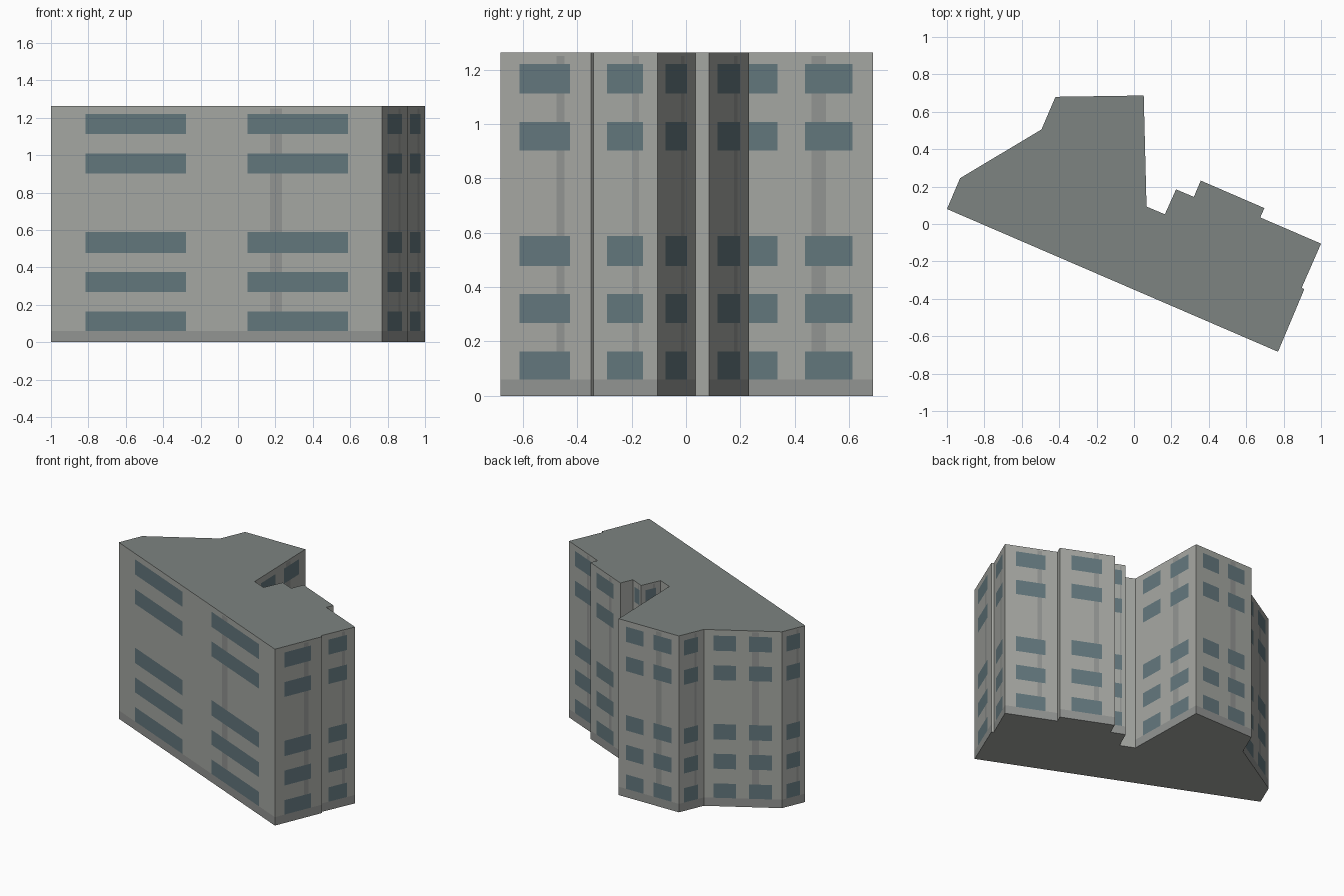
import bpy, bmesh

if "Cube" in bpy.data.objects:
    bpy.data.objects.remove(bpy.data.objects["Cube"])

# Footprint corners, counter-clockwise, each with the window layout of the wall that starts there
# layouts: F = long front, W = two windows, S = single window, P = plain
FOOTPRINT = [
    (-1.0, 0.08, "F"), (0.77, -0.683, "S"), (0.91, -0.35, "P"), (0.897, -0.34, "S"),
    (1.0, -0.105, "S"), (0.675, 0.035, "P"), (0.697, 0.085, "S"), (0.357, 0.232, "P"),
    (0.32, 0.145, "S"), (0.225, 0.185, "S"), (0.165, 0.052, "P"), (0.067, 0.093, "W"),
    (0.052, 0.687, "W"), (-0.42, 0.68, "S"), (-0.495, 0.505, "W"), (-0.93, 0.245, "S"),
]
HEIGHT, PLINTH, PIPE_TOP = 1.262, 0.06, 1.25
ROWS = [(0.06, 0.163), (0.268, 0.375), (0.478, 0.588), (0.902, 1.008), (1.112, 1.22)]
# window spans and downpipe shadow span, as fractions of the wall length
LAYOUT = {
    "F": ([(0.105, 0.408), (0.593, 0.897)], (0.661, 0.698)),
    "W": ([(0.125, 0.41), (0.58, 0.873)], (0.62, 0.71)),
    "S": ([(0.21, 0.77)], (0.62, 0.71)),
    "P": ([], None),
}
WALL, WINDOW, TRIM, ROOF = range(4)
COLOURS = [("wall", (0.38, 0.39, 0.365)), ("window", (0.125, 0.185, 0.205)),
           ("trim", (0.29, 0.30, 0.29)), ("roof", (0.205, 0.23, 0.22))]


def inside(v, span):
    return span is not None and span[0] < v < span[1]


def cell_material(kind, u, z):
    windows, pipe = LAYOUT[kind]
    if not windows:
        return WALL
    if z < PLINTH:
        return TRIM
    if any(inside(z, r) for r in ROWS) and any(inside(u, w) for w in windows):
        return WINDOW
    if inside(u, pipe) and inside(z, (ROWS[0][1], PIPE_TOP)):
        return TRIM
    return WALL


bm = bmesh.new()
levels = sorted({0.0, PLINTH, PIPE_TOP, HEIGHT} | {z for r in ROWS for z in r})

# Vertical vertex columns around the whole outline
columns = []
for i, (x0, y0, kind) in enumerate(FOOTPRINT):
    x1, y1, _ = FOOTPRINT[(i + 1) % len(FOOTPRINT)]
    windows, pipe = LAYOUT[kind]
    breaks = sorted({0.0} | {u for w in windows for u in w} | set(pipe or ()))
    for u, nxt in zip(breaks, breaks[1:] + [1.0]):
        x, y = x0 + (x1 - x0) * u, y0 + (y1 - y0) * u
        verts = [bm.verts.new((x, y, z)) for z in levels]
        columns.append((verts, kind, (u + nxt) / 2))

# Wall panels, windows, plinth and downpipe bands
for i, (a, kind, u) in enumerate(columns):
    b = columns[(i + 1) % len(columns)][0]
    for k in range(len(levels) - 1):
        face = bm.faces.new((a[k], b[k], b[k + 1], a[k + 1]))
        face.material_index = cell_material(kind, u, (levels[k] + levels[k + 1]) / 2)

# Flat roof and underside
bm.faces.new([c[0][-1] for c in columns]).material_index = ROOF
bm.faces.new([c[0][0] for c in reversed(columns)]).material_index = WALL

mesh = bpy.data.meshes.new("apartment_block")
bm.to_mesh(mesh)
bm.free()
for name, rgb in COLOURS:
    mat = bpy.data.materials.new(name)
    mat.diffuse_color = (*rgb, 1.0)
    mat.use_nodes = True
    mat.node_tree.nodes["Principled BSDF"].inputs["Base Color"].default_value = mat.diffuse_color
    mesh.materials.append(mat)
bpy.context.collection.objects.link(bpy.data.objects.new("apartment_block", mesh))
